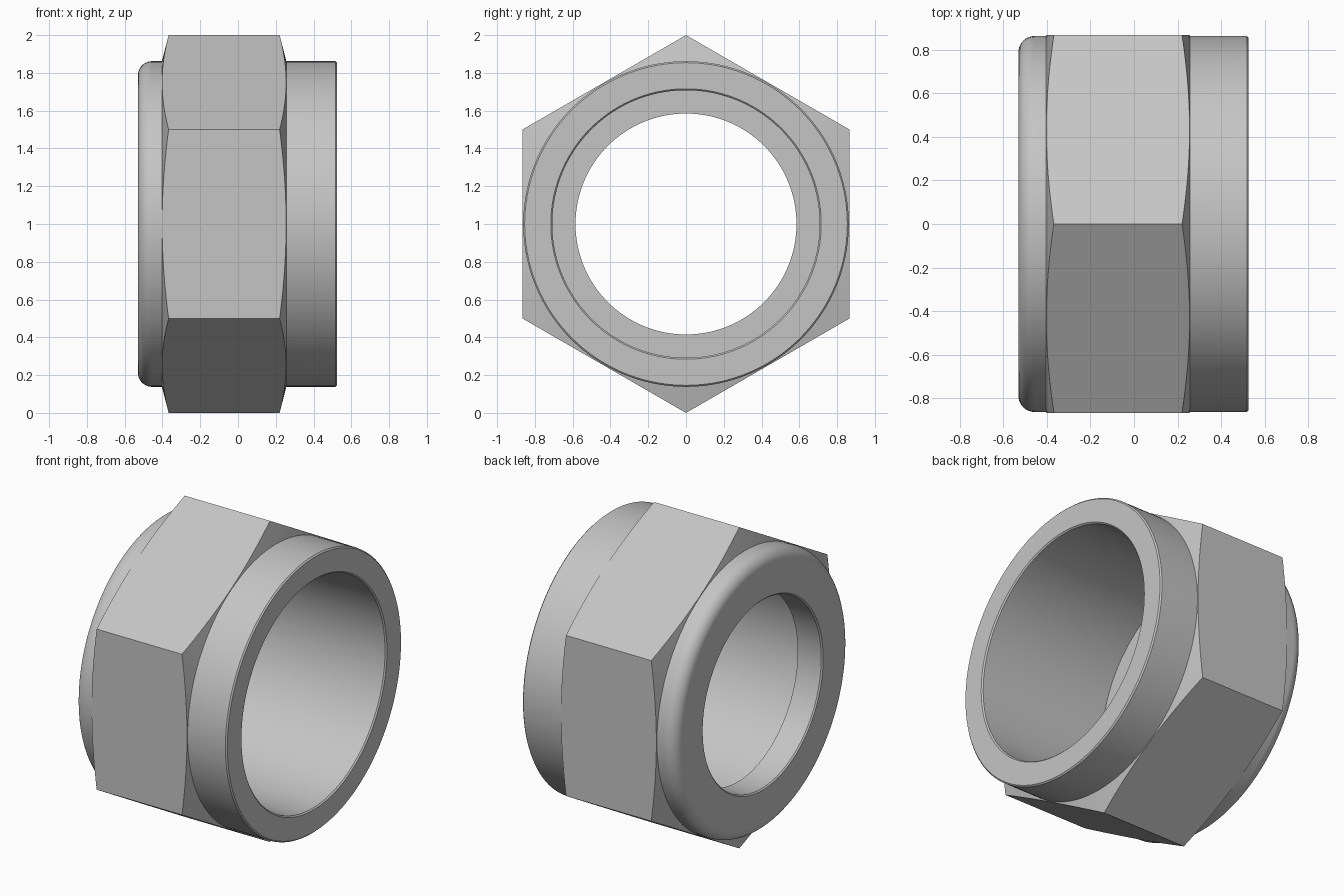
import bpy, bmesh
from math import sin, cos, tan, pi, radians

SIDES, STEPS = 6, 20
SEGMENTS = SIDES * STEPS
BODY_R, APOTHEM, AXIS_Z = 0.862, 0.866, 1.0

old = bpy.data.objects.get("Cube")
if old:
    bpy.data.objects.remove(old)

steel = bpy.data.materials.new("grey steel")
steel.use_nodes = True
grey = (0.56, 0.56, 0.56, 1)
steel.diffuse_color = grey
steel.node_tree.nodes["Principled BSDF"].inputs["Base Color"].default_value = grey


def add_ring(bm, points):
    """One loop of vertices around the x axis from (x, radius) pairs."""
    verts = []
    for i, (x, r) in enumerate(points):
        a = 2 * pi * i / SEGMENTS
        verts.append(bm.verts.new((x, r * sin(a), AXIS_Z + r * cos(a))))
    return verts


def bridge(bm, a, b):
    for i in range(SEGMENTS):
        j = (i + 1) % SEGMENTS
        bm.faces.new((a[i], a[j], b[j], b[i]))


def finish(bm, name):
    bmesh.ops.recalc_face_normals(bm, faces=bm.faces)
    mesh = bpy.data.meshes.new(name)
    bm.to_mesh(mesh)
    bm.free()
    mesh.materials.append(steel)
    obj = bpy.data.objects.new(name, mesh)
    bpy.context.collection.objects.link(obj)
    return obj


def shade(obj, angle):
    bpy.ops.object.select_all(action='DESELECT')
    obj.select_set(True)
    bpy.context.view_layer.objects.active = obj
    bpy.ops.object.shade_smooth_by_angle(angle=radians(angle))


# Turned body: rounded left rim, stepped bore with small chamfers
LEFT, RIGHT, FILLET, C = -0.53, 0.525, 0.075, 0.008
BORE, LIP, STEP_X = 0.708, 0.585, -0.36
profile = []
for k in range(11):
    a = pi / 2 * k / 10
    profile.append((LEFT + FILLET * (1 - sin(a)), BODY_R - FILLET * (1 - cos(a))))
profile.reverse()
profile = profile[::-1]
profile += [(LEFT, LIP + C), (LEFT + C, LIP), (STEP_X, LIP), (STEP_X, BORE),
            (RIGHT - C, BORE), (RIGHT, BORE + C),
            (RIGHT, BODY_R - C), (RIGHT - C, BODY_R)]
bm = bmesh.new()
rings = [add_ring(bm, [p] * SEGMENTS) for p in profile]
for k, ring in enumerate(rings):
    bridge(bm, ring, rings[(k + 1) % len(rings)])
shade(finish(bm, "nut_body"), 30)

# Hexagonal collar: conical chamfers meet the flats in curved edges
bm = bmesh.new()
slope = tan(radians(14.5))
edges = []
for end, inward in ((-0.403, 1), (0.256, -1)):
    outer = []
    for i in range(SEGMENTS):
        local = 2 * pi * (i % STEPS) / SEGMENTS - pi / SIDES
        r = APOTHEM / cos(local)
        outer.append((end + inward * (r - BODY_R) * slope, r))
    rim = add_ring(bm, outer)
    bridge(bm, add_ring(bm, [(end, BODY_R)] * SEGMENTS), rim)
    edges.append(rim)
for s in range(SIDES):
    span = [(s * STEPS + k) % SEGMENTS for k in range(STEPS + 1)]
    bm.faces.new([edges[0][i] for i in span] + [edges[1][i] for i in reversed(span)])
shade(finish(bm, "hex_collar"), 14)
